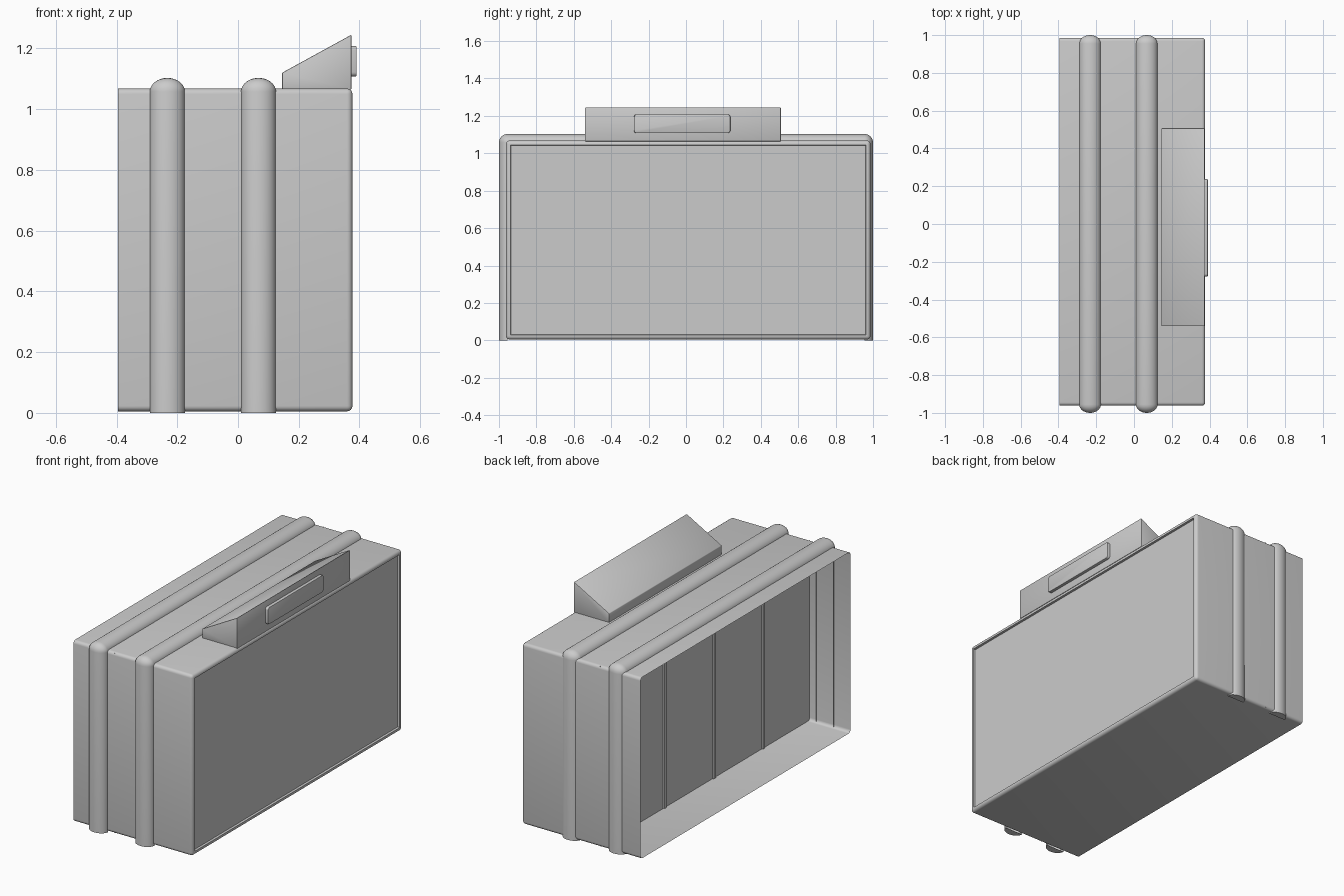
import bpy, bmesh, math

if "Cube" in bpy.data.objects:
    bpy.data.objects.remove(bpy.data.objects["Cube"])

grey = bpy.data.materials.new("plain grey")
grey.diffuse_color = (0.6, 0.6, 0.6, 1)
grey.use_nodes = True
grey.node_tree.nodes["Principled BSDF"].inputs["Base Color"].default_value = grey.diffuse_color


def finish(bm, name, angle=35):
    me = bpy.data.meshes.new(name)
    bm.to_mesh(me)
    bm.free()
    ob = bpy.data.objects.new(name, me)
    bpy.context.collection.objects.link(ob)
    me.materials.append(grey)
    bpy.ops.object.select_all(action='DESELECT')
    ob.select_set(True)
    bpy.context.view_layer.objects.active = ob
    bpy.ops.object.shade_smooth_by_angle(angle=math.radians(angle))
    return ob


def box(x0, x1, y0, y1, z0, z1):
    bm = bmesh.new()
    bmesh.ops.create_cube(bm, size=1)
    for v in bm.verts:
        v.co.x = x1 if v.co.x > 0 else x0
        v.co.y = y1 if v.co.y > 0 else y0
        v.co.z = z1 if v.co.z > 0 else z0
    return bm


def bevel(bm, edges, offset, segments):
    bmesh.ops.bevel(bm, geom=edges, offset=offset, segments=segments,
                    profile=0.5, affect='EDGES')


Y0, Y1, Z0, Z1 = -0.962, 0.986, 0.005, 1.068

# housing shell: rounded box, open towards -x, with a recessed front screen
bm = box(-0.395, 0.377, Y0, Y1, Z0, Z1)
bmesh.ops.delete(bm, geom=[f for f in bm.faces if f.normal.x < -0.9], context='FACES_ONLY')
bevel(bm, [e for e in bm.edges if not e.is_boundary], 0.018, 4)
bm.normal_update()
screen = max(bm.faces, key=lambda f: f.calc_area() if f.normal.x > 0.9 else 0)
bmesh.ops.inset_region(bm, faces=[screen], thickness=0.008, depth=0)
bmesh.ops.inset_region(bm, faces=[screen], thickness=0.003, depth=-0.012)
finish(bm, "housing")

# inner back wall, with thin upright ridges
bm = bmesh.new()
corners = [(Y0, Z0), (Y0, Z1), (Y1, Z1), (Y1, Z0)]
bm.faces.new([bm.verts.new((-0.13, y * 0.997, z + (0.002 if z < 0.5 else -0.002)))
              for y, z in corners])
finish(bm, "inner_wall")
for i, y in enumerate((-0.525, -0.068, 0.389)):
    finish(box(-0.14, -0.13, y - 0.01, y + 0.01, Z0 + 0.004, Z1 - 0.004), f"inner_ridge_{i + 1}")


# rounded hoops over both sides and the top
def hoop(cx, name, a=0.0575, b=0.045, n=16):
    yl, yr, zt = -0.955, 0.955, 1.058
    path = [(yl, 0.0, math.pi)]
    path += [(yl, zt, math.pi - math.pi / 2 * k / 6) for k in range(7)]
    path += [(yr, zt, math.pi / 2 - math.pi / 2 * k / 6) for k in range(7)]
    path.append((yr, 0.0, 0.0))
    bm = bmesh.new()
    rings = []
    for y, z, d in path:
        ring = []
        for k in range(n + 1):
            t = math.pi * k / n
            r = b * math.sin(t)
            ring.append(bm.verts.new((cx + a * math.cos(t), y + r * math.cos(d), z + r * math.sin(d))))
        rings.append(ring)
    for p, q in zip(rings, rings[1:]):
        for k in range(n):
            bm.faces.new((p[k], p[k + 1], q[k + 1], q[k]))
    bm.faces.new(rings[0])
    bm.faces.new(rings[-1])
    bmesh.ops.remove_doubles(bm, verts=bm.verts, dist=1e-5)
    bmesh.ops.recalc_face_normals(bm, faces=bm.faces)
    finish(bm, name)


hoop(-0.2325, "rear_hoop")
hoop(0.0675, "front_hoop")

# sloped block on top
bm = box(0.145, 0.373, -0.54, 0.507, 1.064, 1.245)
for v in bm.verts:
    if v.co.x < 0.2 and v.co.z > 1.2:
        v.co.z = 1.12
bevel(bm, bm.edges[:], 0.003, 2)
finish(bm, "top_block")

# small raised plate on the block
bm = box(0.365, 0.391, -0.278, 0.237, 1.108, 1.208)
bevel(bm, [e for e in bm.edges
           if abs(e.verts[0].co.x - e.verts[1].co.x) > 0.01], 0.014, 4)
bevel(bm, [e for e in bm.edges
           if all(v.co.x > 0.39 for v in e.verts)], 0.004, 2)
finish(bm, "raised_plate")
